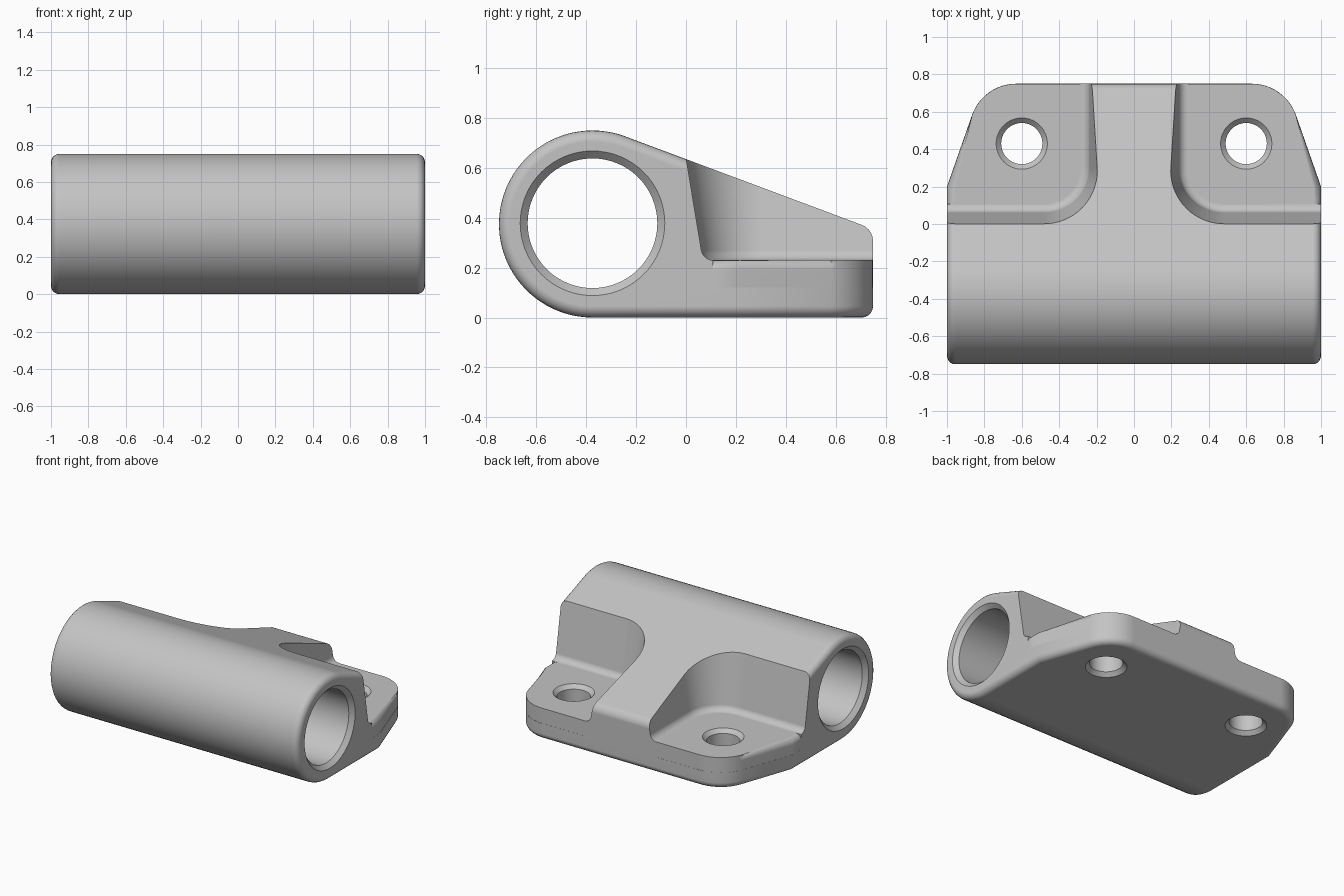
import bpy, bmesh, math
from mathutils import Matrix

if "Cube" in bpy.data.objects:
    bpy.data.objects.remove(bpy.data.objects["Cube"])

grey = bpy.data.materials.new("plain grey")
grey.diffuse_color = (0.55, 0.55, 0.55, 1)
grey.use_nodes = True
grey.node_tree.nodes["Principled BSDF"].inputs["Base Color"].default_value = grey.diffuse_color


def make(name, bm):
    bmesh.ops.recalc_face_normals(bm, faces=bm.faces)
    me = bpy.data.meshes.new(name)
    bm.to_mesh(me)
    bm.free()
    ob = bpy.data.objects.new(name, me)
    bpy.context.collection.objects.link(ob)
    me.materials.append(grey)
    return ob


def loft(rings):
    """Closed solid through rings of equal point count."""
    bm = bmesh.new()
    rows = [[bm.verts.new(p) for p in r] for r in rings]
    n = len(rows[0])
    for a, b in zip(rows, rows[1:]):
        for i in range(n):
            bm.faces.new((a[i], a[(i + 1) % n], b[(i + 1) % n], b[i]))
    bm.faces.new(rows[0])
    bm.faces.new(rows[-1])
    return bm


def arc(cx, cy, r, a0, a1, n):
    return [(cx + r * math.cos(math.radians(a0 + (a1 - a0) * i / n)),
             cy + r * math.sin(math.radians(a0 + (a1 - a0) * i / n))) for i in range(n + 1)]


def apply(ob, kind, **props):
    bpy.context.view_layer.objects.active = ob
    m = ob.modifiers.new("step", kind)
    for k, v in props.items():
        setattr(m, k, v)
    bpy.ops.object.modifier_apply(modifier=m.name)


def boolean(ob, other, op):
    apply(ob, "BOOLEAN", object=other, operation=op, solver="EXACT")
    bpy.data.objects.remove(other)


def plan(y_front, inset=0.0):
    """Top outline: straight sides, tapered and rounded back corners."""
    r, slope = 0.25, math.atan2(0.4, -0.14)
    a0 = math.degrees(slope) - 90
    # arc centre keeps the corner tangent to the taper and to the back edge
    cy = 0.75 - r
    n = (math.cos(math.radians(a0)), math.sin(math.radians(a0)))
    cx = (n[0] * 1.0 + n[1] * 0.2 - r - n[1] * cy) / n[0]
    half = [(1 - inset, y_front), (1 - inset, 0.2)] + arc(cx, cy, r - inset, a0, 90, 12)
    return half + [(-x, y) for x, y in reversed(half)]


def lathe(name, steps, matrix):
    """Round cutter from (radius, height) steps."""
    bm = loft([[(x, y, h) for x, y in arc(0, 0, r, 0, 360, 64)[:-1]] for r, h in steps])
    bm.transform(matrix)
    return make(name, bm)


# Bracket body: teardrop side profile trimmed by the top outline
C, R = 0.375, 0.375
profile = arc(-C, C, R, 69.5, 270, 48) + [(0.9, 0), (0.9, 0.635 - 0.374 * 0.9)]
bracket = make("bracket", loft([[(x, y, z) for y, z in profile] for x in (-1.2, 1.2)]))
outline = plan(-1.2)
boolean(bracket, make("outline_trim", loft([[(x, y, z) for x, y in outline] for z in (-0.5, 1.2)])), "INTERSECT")
apply(bracket, "BEVEL", width=0.045, segments=5, limit_method="ANGLE",
      angle_limit=math.radians(32), use_clamp_overlap=False)

# Drafted pockets either side of the rib, with a fillet at the floor
FLOOR, FIL, DRAFT = 0.23, 0.04, 0.165
levels = [(0.12, FIL)]
for i in range(7):
    a = math.radians(15 * i)
    z = FLOOR + FIL * (1 - math.cos(a))
    levels.append((z, FIL * (1 - math.sin(a)) - DRAFT * (z - FLOOR)))
levels.append((1.0, -DRAFT * (1.0 - FLOOR)))
for s in (-1, 1):
    rings = []
    for z, d in levels:
        r = 0.235 - d
        pts = arc(0.48, 0.303, r, 180, 270, 20)
        pts = [(0.48 - r, 1.2)] + pts + [(1.5, 0.303 - r), (1.5, 1.2)]
        rings.append([(s * x, y, z) for x, y in pts])
    boolean(bracket, make("pocket", loft(rings)), "DIFFERENCE")

# Mounting flange with a rounded upper edge
bm = loft([[(x, y, z) for x, y in plan(-0.3, 0.0008)] for z in (0.08, FLOOR)])
rim = [e for e in bm.edges if all(v.co.z > 0.2 for v in e.verts)]
bmesh.ops.bevel(bm, geom=rim, offset=0.04, segments=5, profile=0.5, affect="EDGES")
boolean(bracket, make("flange", bm), "UNION")

# Through bore with chamfered mouths
boolean(bracket, lathe("bore", [(0.34, -1.05), (0.26, -0.97), (0.26, 0.97), (0.34, 1.05)],
                       Matrix.Translation((0, -C, C + 0.003)) @ Matrix.Rotation(math.pi / 2, 4, "Y")), "DIFFERENCE")

# Chamfered bolt holes
for s in (-1, 1):
    boolean(bracket, lathe("bolt_hole", [(0.16, -0.023), (0.11, 0.027), (0.11, FLOOR - 0.027), (0.16, FLOOR + 0.023)],
                           Matrix.Translation((s * 0.6, 0.43, 0))), "DIFFERENCE")

bracket.select_set(True)
bpy.context.view_layer.objects.active = bracket
bpy.ops.object.shade_smooth_by_angle(angle=math.radians(30))
apply(bracket, "WEIGHTED_NORMAL", keep_sharp=True)
